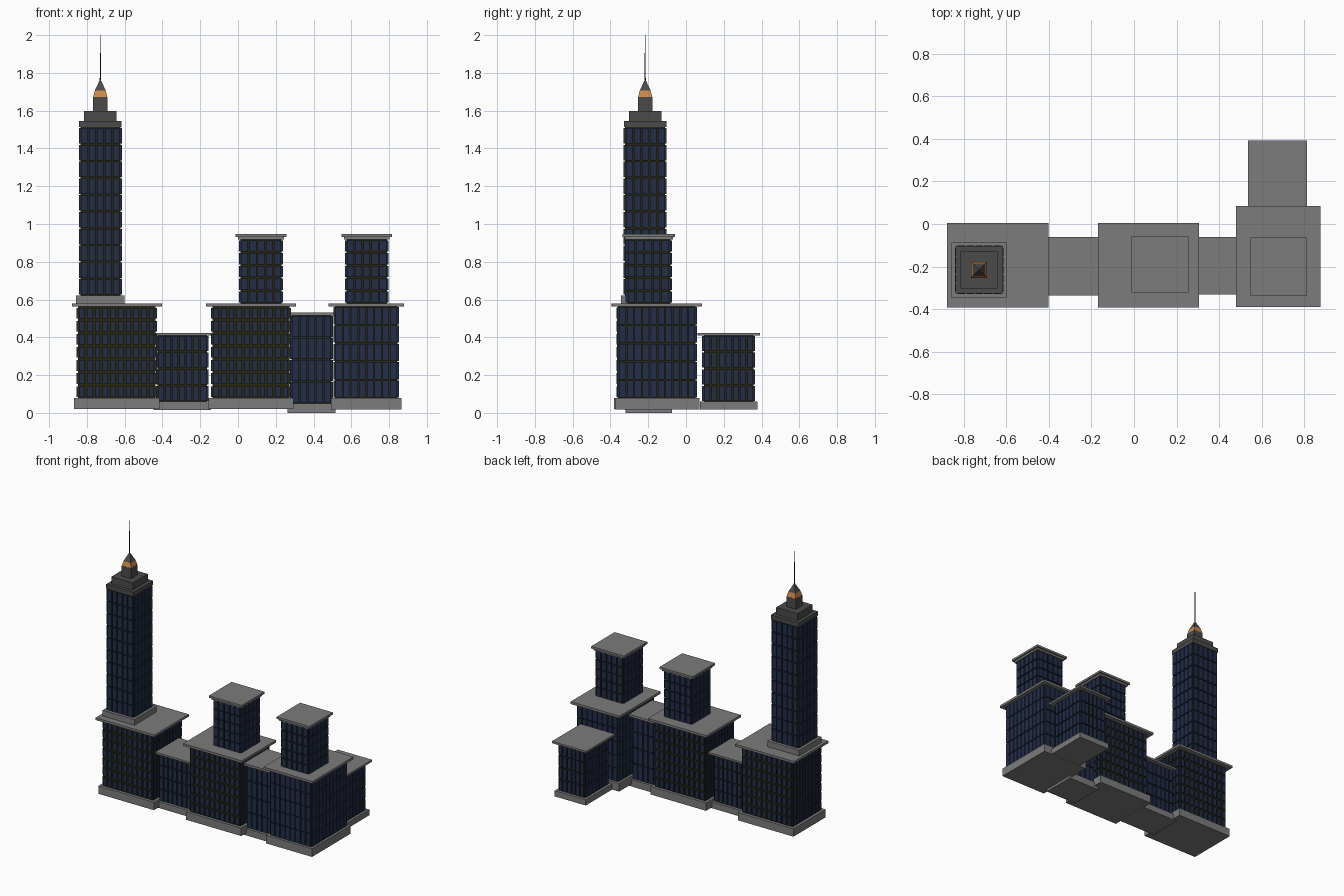
import bpy, bmesh, math
from mathutils import Vector

if "Cube" in bpy.data.objects:
    bpy.data.objects.remove(bpy.data.objects["Cube"])


def material(name, rgb):
    m = bpy.data.materials.new(name)
    m.diffuse_color = (*rgb, 1)
    m.use_nodes = True
    m.node_tree.nodes["Principled BSDF"].inputs["Base Color"].default_value = m.diffuse_color
    return m


STONE = material("grey stone", (0.20, 0.20, 0.20))
DARK = material("dark grey metal", (0.07, 0.07, 0.07))
WALL = material("dark olive wall", (0.022, 0.020, 0.006))
GLASS = material("navy glass", (0.016, 0.026, 0.062))
AMBER = material("amber lantern", (0.62, 0.25, 0.07))
BLACK = material("black antenna", (0.02, 0.02, 0.02))


def add_box(bm, x0, x1, y0, y1, z0, z1):
    verts = bmesh.ops.create_cube(bm, size=1)["verts"]
    c = Vector(((x0 + x1) / 2, (y0 + y1) / 2, (z0 + z1) / 2))
    s = Vector((x1 - x0, y1 - y0, z1 - z0))
    for v in verts:
        v.co = v.co * s + c


def finish(name, bm, mat):
    me = bpy.data.meshes.new(name)
    bm.to_mesh(me)
    bm.free()
    me.materials.append(mat)
    ob = bpy.data.objects.new(name, me)
    bpy.context.collection.objects.link(ob)
    return ob


def box(name, mat, *dims):
    bm = bmesh.new()
    add_box(bm, *dims)
    return finish(name, bm, mat)


def windows(name, x0, x1, y0, y1, z0, z1, nx, ny, rows, gap, t=0.008):
    """Thin glass plates in a grid on all four walls."""
    bm = bmesh.new()
    h = (z1 - z0) / rows
    for r in range(rows):
        a, b = z0 + r * h + gap / 2, z0 + (r + 1) * h - gap / 2
        w = (x1 - x0) / nx
        for i in range(nx):
            l, m = x0 + i * w + gap / 2, x0 + (i + 1) * w - gap / 2
            add_box(bm, l, m, y0 - t, y0, a, b)
            add_box(bm, l, m, y1, y1 + t, a, b)
        w = (y1 - y0) / ny
        for i in range(ny):
            l, m = y0 + i * w + gap / 2, y0 + (i + 1) * w - gap / 2
            add_box(bm, x0 - t, x0, l, m, a, b)
            add_box(bm, x1, x1 + t, l, m, a, b)
    finish(name, bm, GLASS)


# Low blocks: roof footprint, base bottom/top, wall top, roof top, window grid
blocks = {
    "left_block":   (-0.880, -0.403, -0.394, 0.005, 0.020, 0.078, 0.563, 0.580, 10, 9, 7, 0.013),
    "left_link":    (-0.460, -0.130, -0.336, -0.062, 0.014, 0.060, 0.410, 0.424, 7, 6, 4, 0.008),
    "middle_block": (-0.170, 0.306, -0.394, 0.005, 0.020, 0.078, 0.563, 0.580, 10, 9, 7, 0.013),
    "right_link":   (0.250, 0.528, -0.332, -0.060, 0.000, 0.050, 0.515, 0.532, 5, 5, 4, 0.006),
    "right_block":  (0.480, 0.878, -0.390, 0.085, 0.018, 0.078, 0.563, 0.580, 8, 10, 5, 0.006),
    "back_wing":    (0.536, 0.814, 0.060, 0.392, 0.018, 0.060, 0.410, 0.424, 6, 7, 4, 0.008),
}
for name, (x0, x1, y0, y1, zb, z0, z1, zr, nx, ny, rows, gap) in blocks.items():
    def inset(d):
        return x0 + d, x1 - d, y0 + d, y1 - d
    box(name + "_base", STONE, *inset(0.013), zb, z0)
    box(name + "_wall", WALL, *inset(0.034), z0, z1)
    box(name + "_roof", STONE, x0, x1, y0, y1, z1, zr)
    windows(name + "_windows", *inset(0.034), z0, z1, nx, ny, rows, gap)

# Two short towers standing on the middle and right blocks
for name, x0, x1, y0, y1 in (("middle_tower", -0.012, 0.256, -0.322, -0.058),
                             ("right_tower", 0.549, 0.815, -0.336, -0.064)):
    def inset(d):
        return x0 + d, x1 - d, y0 + d, y1 - d
    box(name + "_wall", WALL, *inset(0.025), 0.575, 0.918)
    box(name + "_cornice", STONE, *inset(0.012), 0.917, 0.932)
    box(name + "_roof", STONE, x0, x1, y0, y1, 0.931, 0.946)
    windows(name + "_windows", *inset(0.025), 0.58, 0.917, 5, 5, 5, 0.007)

# Tall tower with stepped crown
CX, CY = -0.729, -0.216


def square(r):
    return CX - r, CX + r, CY - r, CY + r


box("tall_tower_plinth", STONE, *square(0.129), 0.575, 0.622)
box("tall_tower_wall", WALL, *square(0.106), 0.62, 1.515)
windows("tall_tower_windows", *square(0.106), 0.622, 1.512, 5, 5, 10, 0.007)
for i, (r, z0, z1) in enumerate(((0.112, 1.513, 1.545), (0.087, 1.545, 1.597),
                                 (0.038, 1.597, 1.672))):
    box("crown_step_%d" % (i + 1), DARK, *square(r), z0, z1)


def tapered(name, mat, r0, r1, z0, z1, sides=4):
    bm = bmesh.new()
    k = math.sqrt(2) if sides == 4 else 1
    bmesh.ops.create_cone(bm, cap_ends=True, segments=sides, radius1=r0 * k,
                          radius2=r1 * k, depth=z1 - z0)
    # align flat sides with the tower
    for v in bm.verts:
        x, y, c = v.co.x, v.co.y, math.sqrt(0.5)
        v.co = ((x - y) * c + CX, (x + y) * c + CY, v.co.z + (z0 + z1) / 2)
    return finish(name, bm, mat)


# Lantern, spire and antenna
tapered("lantern", AMBER, 0.037, 0.029, 1.672, 1.706)
tapered("spire", DARK, 0.029, 0.003, 1.706, 1.762)
tapered("antenna", BLACK, 0.003, 0.002, 1.75, 2.0, 8)
